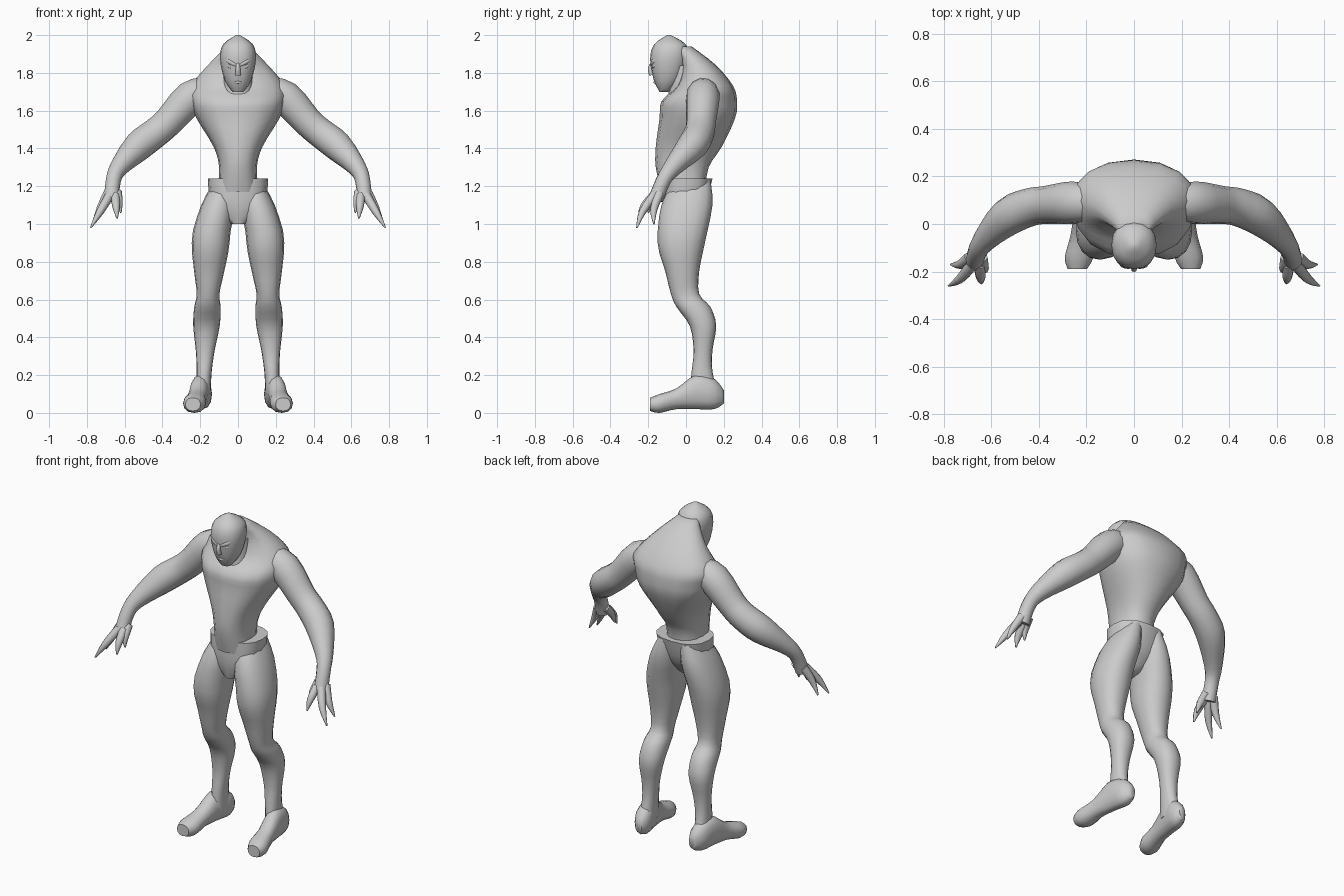
import bpy
import bmesh
from math import cos, sin, tau, radians, copysign
from mathutils import Vector

cube = bpy.data.objects.get("Cube")
if cube:
    bpy.data.objects.remove(cube, do_unlink=True)

skin = bpy.data.materials.new("grey_skin")
skin.use_nodes = True
skin.diffuse_color = (0.6, 0.6, 0.6, 1)
skin.node_tree.nodes["Principled BSDF"].inputs["Base Color"].default_value = skin.diffuse_color


def spline(keys, steps=3):
    """Pass a smooth curve through key tuples of any length."""
    keys = [Vector(key) for key in keys]
    padded = [keys[0]] + keys + [keys[-1]]
    for before, start, end, after in zip(padded, padded[1:], padded[2:], padded[3:]):
        leave, arrive = (end - before) / 2, (after - start) / 2
        for step in range(steps):
            t = step / steps
            ease = t * t * (3 - 2 * t)
            yield (start.lerp(end, ease) + leave * t * (1 - t) ** 2
                   - arrive * t * t * (1 - t))
    yield keys[-1]


def outline(sides, power):
    """Unit outline; a power below one makes it boxier."""
    for i in range(sides):
        c, s = cos(tau * i / sides), sin(tau * i / sides)
        yield copysign(abs(c) ** power, c), copysign(abs(s) ** power, s)


def bridge(name, rings):
    """Join point rings into a closed, smooth shaded object."""
    bm = bmesh.new()
    loops = [[bm.verts.new(point) for point in ring] for ring in rings]
    for low, high in zip(loops, loops[1:]):
        for i in range(len(low)):
            bm.faces.new((low[i - 1], low[i], high[i], high[i - 1]))
    bm.faces.new(loops[0])
    bm.faces.new(loops[-1])
    bmesh.ops.recalc_face_normals(bm, faces=bm.faces)
    mesh = bpy.data.meshes.new(name)
    bm.to_mesh(mesh)
    bm.free()
    mesh.materials.append(skin)
    obj = bpy.data.objects.new(name, mesh)
    bpy.context.collection.objects.link(obj)
    bpy.ops.object.select_all(action='DESELECT')
    obj.select_set(True)
    bpy.context.view_layer.objects.active = obj
    bpy.ops.object.shade_smooth_by_angle(angle=radians(55))


def upright_loft(name, keys, centre=lambda level: 0, power=0.9):
    """Stack level sections: (height, half width, front, back)."""
    bridge(name, [
        [(centre(level) + half * c, (front + back) / 2 + (back - front) / 2 * s, level)
         for c, s in outline(16, power)]
        for level, half, front, back in spline(keys)])


def lengthwise_loft(name, keys, centre):
    """Line up standing sections: (depth, half width, bottom, top)."""
    bridge(name, [
        [(centre(depth) + half * c, depth, (bottom + top) / 2 + (top - bottom) / 2 * s)
         for c, s in outline(12, 0.9)]
        for depth, half, bottom, top in spline(keys)])


def limb(name, keys, side=1, sides=12):
    """Round tube along key points: (x, y, z, radius)."""
    path = list(spline(keys))
    points = [Vector((side * key[0], key[1], key[2])) for key in path]
    rings = []
    for i, point in enumerate(points):
        along = points[min(i + 1, len(points) - 1)] - points[max(i - 1, 0)]
        across = along.cross(Vector((0, 1, 0.2))).normalized()
        up = across.cross(along.normalized())
        rings.append([point + path[i][3] * (c * across + s * up)
                      for c, s in outline(sides, 1)])
    bridge(name, rings)


def bowed(name, start, end, radii, side=1):
    """Small tapered form between two points, bowed to the front."""
    middle = (Vector(start) + Vector(end)) / 2 - Vector((0, 0.015, 0))
    limb(name, [(*point, radius) for point, radius in zip((start, middle, end), radii)],
         side, sides=8)


# Torso: narrow waist, barrel chest and hunched upper back
upright_loft("torso", [
    (1.17, .11, -.13, .1),
    (1.3, .1, -.16, .12),
    (1.41, .13, -.16, .19),
    (1.56, .22, -.14, .26),
    (1.65, .25, -.13, .27),
    (1.73, .25, -.05, .25),
    (1.84, .16, -.02, .16),
    (1.94, .06, -.06, .03)], power=0.85)

# Pelvis with a flared rim over the waist
upright_loft("pelvis", [
    (1, .04, -.1, .02),
    (1.1, .14, -.12, .1),
    (1.24, .16, -.12, .14)], power=0.8)

# Neck and head
upright_loft("neck", [
    (1.64, .08, -.1, .1),
    (1.84, .08, -.07, .08)])
upright_loft("head", [
    (1.7, .03, -.14, -.09),
    (1.76, .07, -.17, -.03),
    (1.87, .095, -.19, .01),
    (1.95, .08, -.17, 0),
    (2, .01, -.1, -.08)])
bowed("nose", (0, -.17, 1.86), (0, -.18, 1.79), (.01, .012, .015))
bowed("lower_lip", (-.03, -.15, 1.75), (.03, -.15, 1.75), (.004, .008, .004))

# Each finger runs from knuckle to tip
fingers = {
    "thumb": ((.64, -.14, 1.17), (.62, -.2, 1.06)),
    "inner_finger": ((.65, -.17, 1.15), (.64, -.25, 1.03)),
    "middle_finger": ((.68, -.17, 1.15), (.78, -.26, .98)),
    "outer_finger": ((.69, -.14, 1.16), (.77, -.17, 1)),
}

for side, label in ((1, "left_"), (-1, "right_")):
    # Slanted brow and eye
    bowed(label + "brow", (.01, -.18, 1.84), (.08, -.13, 1.88), (.008, .014, .006), side)
    bowed(label + "eye", (.02, -.17, 1.82), (.07, -.14, 1.85), (.002, .01, .002), side)

    # Arm from shoulder to palm
    limb(label + "arm", [
        (.15, .09, 1.71, .07),
        (.25, .09, 1.67, .09),
        (.37, .08, 1.54, .08),
        (.44, .07, 1.48, .08),
        (.53, .03, 1.41, .08),
        (.63, -.07, 1.3, .05),
        (.66, -.12, 1.23, .04),
        (.67, -.16, 1.13, .04)], side)
    for finger, (knuckle, tip) in fingers.items():
        bowed(label + finger, knuckle, tip, (.025, .02, .004), side)

    # Leg from ankle to buttock, drawn inwards at the hip
    upright_loft(label + "leg", [
        (.1, .04, .02, .17),
        (.22, .04, .03, .14),
        (.33, .05, .04, .14),
        (.46, .07, .02, .16),
        (.56, .07, -.05, .13),
        (.63, .06, -.08, .07),
        (.75, .08, -.11, .07),
        (.9, .1, -.15, .1),
        (1.1, .09, -.13, .14),
        (1.23, .05, -.06, .13)],
        centre=lambda level: side * (.19 - level / 20 - max(0, level - .95) / 5))

    # Foot from heel to toes, turned outwards
    lengthwise_loft(label + "foot", [
        (.2, .02, .05, .12),
        (.15, .05, .02, .18),
        (.05, .05, .02, .2),
        (-.05, .05, .02, .13),
        (-.14, .06, 0, .1),
        (-.19, .04, .01, .08)],
        centre=lambda depth: side * (.21 - .15 * depth))
